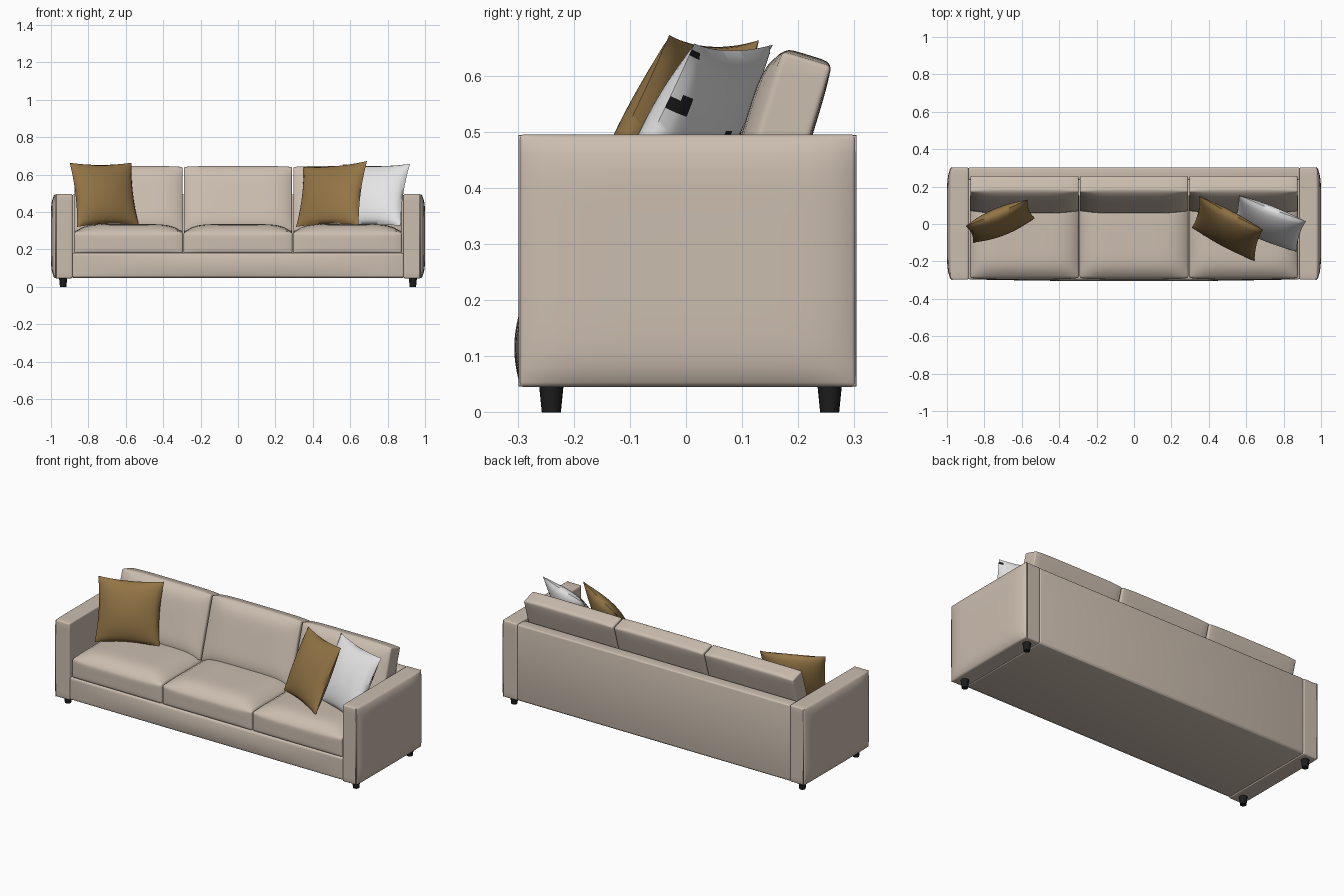
import bpy, bmesh, math
from mathutils import Vector

cube = bpy.data.objects.get("Cube")
if cube:
    bpy.data.objects.remove(cube, do_unlink=True)


def material(name, rgb):
    m = bpy.data.materials.new(name)
    m.use_nodes = True
    color = (*rgb, 1)
    m.diffuse_color = color
    bsdf = m.node_tree.nodes["Principled BSDF"]
    bsdf.inputs["Base Color"].default_value = color
    bsdf.inputs["Roughness"].default_value = 0.8
    return m


BEIGE = material("beige fabric", (0.60, 0.51, 0.43))
TAN = material("tan fabric", (0.29, 0.175, 0.06))
WHITE = material("white fabric", (0.78, 0.78, 0.79))
BLACK = material("black", (0.012, 0.012, 0.013))


def finish(name, bm, *mats, angle=40):
    bmesh.ops.recalc_face_normals(bm, faces=bm.faces)
    mesh = bpy.data.meshes.new(name)
    bm.to_mesh(mesh)
    bm.free()
    for m in mats:
        mesh.materials.append(m)
    ob = bpy.data.objects.new(name, mesh)
    bpy.context.collection.objects.link(ob)
    bpy.ops.object.select_all(action="DESELECT")
    ob.select_set(True)
    bpy.context.view_layer.objects.active = ob
    bpy.ops.object.shade_smooth_by_angle(angle=math.radians(angle))
    return ob


def padded_box(name, lo, hi, bulge=None, power=4, radius=0.008):
    """Rounded box whose named sides swell outward like upholstery."""
    lo, hi = Vector(lo), Vector(hi)
    half = (hi - lo) / 2
    bm = bmesh.new()
    bmesh.ops.create_cube(bm, size=2)
    for v in bm.verts:
        v.co = Vector(c * h for c, h in zip(v.co, half))
    bmesh.ops.bevel(bm, geom=bm.edges[:], offset=radius, segments=3,
                    profile=0.5, affect="EDGES")
    if bulge:
        long_edges = [e for e in bm.edges if e.calc_length() > radius * 2]
        bmesh.ops.subdivide_edges(bm, edges=long_edges, cuts=15, use_grid_fill=True)
        for v in bm.verts:
            n = [v.co[i] / half[i] for i in range(3)]
            move = Vector()
            for side, amount in bulge.items():
                axis = "xyz".index(side[1])
                sign = 1 if side[0] == "+" else -1
                w = max(0, n[axis] * sign)
                for other in {0, 1, 2} - {axis}:
                    w *= 1 - min(1, abs(n[other])) ** power
                move[axis] += sign * amount * w
            v.co += move
    ob = finish(name, bm, BEIGE)
    ob.location = (lo + hi) / 2
    return ob


def pillow(name, corners, mats, spots=(), puff=0.062, n=32):
    """Scatter cushion between four corners: bottom left/right, top right/left."""
    bl, br, tr, tl = map(Vector, corners)
    normal = (tr - bl).cross(tl - br).normalized()
    bm = bmesh.new()
    for side in (-1, 1):
        grid = []
        for j in range(n + 1):
            row = []
            for i in range(n + 1):
                s, t = 2 * i / n - 1, 2 * j / n - 1
                # edges curve in between the pointed corners
                u = (s * (1 - 0.07 * (1 - t * t)) + 1) / 2
                w = (t * (1 - 0.07 * (1 - s * s)) + 1) / 2
                p = bl.lerp(br, u).lerp(tl.lerp(tr, u), w)
                swell = ((1 - s * s) * (1 - t * t)) ** 0.55
                row.append(bm.verts.new(p + normal * side * puff * swell))
            grid.append(row)
        for j in range(n):
            for i in range(n):
                f = bm.faces.new((grid[j][i], grid[j][i + 1],
                                  grid[j + 1][i + 1], grid[j + 1][i]))
                for u, w, r in spots:
                    if side < 0 and math.hypot((i + 0.5) / n - u, (j + 0.5) / n - w) < r:
                        f.material_index = 1
    bmesh.ops.remove_doubles(bm, verts=bm.verts[:], dist=0.0001)
    return finish(name, bm, *mats, angle=60)


# Frame
padded_box("base", (-0.886, -0.285, 0.046), (0.886, 0.30, 0.18))
padded_box("front_rail", (-0.886, -0.296, 0.05), (0.886, -0.25, 0.18),
           {"-y": 0.01}, power=2)
padded_box("back_panel", (-0.886, 0.235, 0.05), (0.886, 0.303, 0.493))

# Arms with swollen outer panels, edge piping and legs
for side, label in ((-1, "right"), (1, "left")):
    xs = sorted((side * 0.885, side * 0.98))
    padded_box(label + "_arm", (xs[0], -0.298, 0.045), (xs[1], 0.303, 0.495),
               {"+x" if side > 0 else "-x": 0.02}, power=8)

    curve = bpy.data.curves.new(label + "_arm_piping", "CURVE")
    curve.dimensions = "3D"
    curve.bevel_depth = 0.004
    curve.bevel_resolution = 2
    line = curve.splines.new("POLY")
    line.points.add(3)
    loop = ((-0.296, 0.049), (0.301, 0.049), (0.301, 0.491), (-0.296, 0.491))
    for point, (y, z) in zip(line.points, loop):
        point.co = (side * 0.974, y, z, 1)
    line.use_cyclic_u = True
    curve.materials.append(BEIGE)
    bpy.context.collection.objects.link(
        bpy.data.objects.new(label + "_arm_piping", curve))

    for y, end in ((-0.24, "front"), (0.256, "back")):
        bm = bmesh.new()
        bmesh.ops.create_cone(bm, cap_ends=True, segments=20, radius1=0.017,
                              radius2=0.022, depth=0.05)
        leg = finish(f"{end}_{label}_leg", bm, BLACK)
        leg.location = (side * 0.935, y, 0.025)

# Three seat cushions and three leaning back cushions
for k, label in enumerate(("right", "middle", "left")):
    x = (k - 1) * 0.585
    padded_box(label + "_seat_cushion", (x - 0.291, -0.288, 0.178),
               (x + 0.291, 0.16, 0.29),
               {"+z": 0.045, "-y": 0.008}, power=6, radius=0.01)
    back = padded_box(label + "_back_cushion", (x - 0.289, 0.118, 0.277),
                      (x + 0.289, 0.208, 0.637),
                      {"-y": 0.028, "+z": 0.008, "+y": 0.004}, power=6, radius=0.007)
    back.rotation_euler.x = math.radians(-17)

# Scatter cushions
pillow("right_tan_pillow", ((-0.86, -0.10, 0.32), (-0.53, 0.03, 0.33),
                            (-0.57, 0.13, 0.663), (-0.90, -0.01, 0.663)), [TAN])
pillow("left_tan_pillow", ((0.31, -0.02, 0.32), (0.645, -0.20, 0.33),
                           (0.69, -0.03, 0.672), (0.35, 0.15, 0.64)), [TAN])
pillow("white_pillow", ((0.52, -0.01, 0.32), (0.87, -0.15, 0.325),
                        (0.92, 0.015, 0.657), (0.56, 0.155, 0.655)),
       [WHITE, BLACK], spots=((0.95, 0.7, 0.045), (0.97, 0.95, 0.03), (0.45, 0.6, 0.04)))
